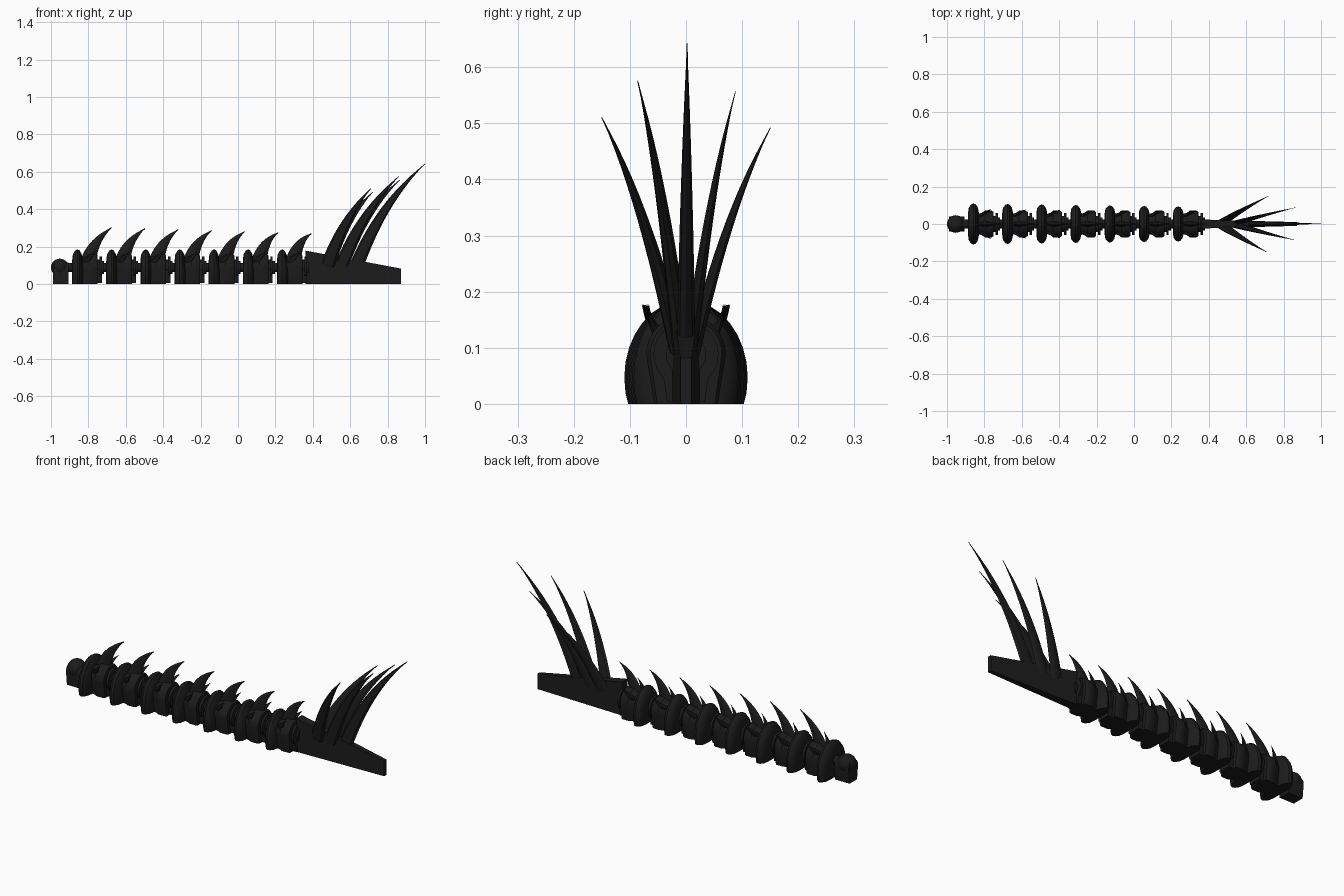
import bpy, bmesh, math
from mathutils import Vector

if "Cube" in bpy.data.objects:
    bpy.data.objects.remove(bpy.data.objects["Cube"])

black = bpy.data.materials.new("matte black")
black.diffuse_color = (0.0115, 0.0115, 0.0115, 1)
black.use_nodes = True
black.node_tree.nodes["Principled BSDF"].inputs["Base Color"].default_value = black.diffuse_color


def finish(name, bm, smooth=True, cut=True):
    # Trim anything under the floor, cap the cut, and make the object
    if cut:
        geom = bm.verts[:] + bm.edges[:] + bm.faces[:]
        res = bmesh.ops.bisect_plane(bm, geom=geom, plane_co=(0, 0, 0), plane_no=(0, 0, 1),
                                     clear_inner=True)
        edges = [e for e in res["geom_cut"] if isinstance(e, bmesh.types.BMEdge)]
        if edges:
            bmesh.ops.holes_fill(bm, edges=edges, sides=0)
    bmesh.ops.recalc_face_normals(bm, faces=bm.faces)
    me = bpy.data.meshes.new(name)
    bm.to_mesh(me)
    bm.free()
    me.materials.append(black)
    ob = bpy.data.objects.new(name, me)
    bpy.context.collection.objects.link(ob)
    if smooth:
        bpy.ops.object.select_all(action="DESELECT")
        ob.select_set(True)
        bpy.context.view_layer.objects.active = ob
        bpy.ops.object.shade_smooth_by_angle(angle=math.radians(35))
    return ob


def skin(bm, loops):
    # Bridge matching point loops and cap both ends
    rows = [[bm.verts.new(p) for p in loop] for loop in loops]
    n = len(rows[0])
    for a, b in zip(rows, rows[1:]):
        for i in range(n):
            j = (i + 1) % n
            bm.faces.new((a[i], a[j], b[j], b[i]))
    bm.faces.new(rows[0])
    bm.faces.new(rows[-1])


def ellipse(x, ry, rz, zc, n=32):
    return [(x, ry * math.cos(2 * math.pi * i / n), zc + rz * math.sin(2 * math.pi * i / n))
            for i in range(n)]


def arch(x, r, zc, foot, n=16):
    # Half-round top on straight legs
    top = [(x, r * math.cos(math.pi * i / n), zc + r * math.sin(math.pi * i / n))
           for i in range(n + 1)]
    return top + [(x, -r * 0.8, foot), (x, r * 0.8, foot)]


def horn(bm, p0, p1, p2, wide, thick, steps=12, sides=8):
    # Curved tapering spike along a quadratic curve
    p0, p1, p2 = Vector(p0), Vector(p1), Vector(p2)
    loops = []
    for k in range(steps + 1):
        t = k / steps
        c = p0 * (1 - t) ** 2 + p1 * 2 * t * (1 - t) + p2 * t * t
        d = ((p1 - p0) * (1 - t) + (p2 - p1) * t).normalized()
        side = d.cross(Vector((1, 0, -0.6))).normalized()
        if abs(side.y) < 0.3:
            side = Vector((0, 1, 0))
        side = (side - d * side.dot(d)).normalized()
        flat = d.cross(side)
        s = max(1 - t ** 1.3, 0.05)
        loops.append([c + flat * wide * s * math.cos(2 * math.pi * i / sides)
                      + side * thick * s * math.sin(2 * math.pi * i / sides)
                      for i in range(sides)])
    skin(bm, loops)


# Head joint: ball on a short arched foot
bm = bmesh.new()
bmesh.ops.create_uvsphere(bm, u_segments=24, v_segments=16, radius=0.047)
bmesh.ops.translate(bm, verts=bm.verts, vec=(-0.953, 0, 0.088))
finish("end_ball", bm)
bm = bmesh.new()
skin(bm, [arch(x, 0.04, 0.075, 0) for x in (-0.99, -0.905)])
finish("end_foot", bm, cut=False)

# Core rod through all vertebrae
bm = bmesh.new()
skin(bm, [ellipse(x, 0.024, 0.024, 0.088, 16) for x in (-0.93, 0.4)])
finish("core_rod", bm, cut=False)

for k in range(7):
    x0 = -0.887 + 0.1825 * k
    s = 1 - 0.025 * k

    # Lens-shaped front shield
    bm = bmesh.new()
    prof = [(0, 0.55), (0.004, 0.8), (0.016, 0.95), (0.028, 1), (0.04, 0.96),
            (0.052, 0.8), (0.058, 0.55)]
    skin(bm, [ellipse(x0 + x, 0.11 * s * f, 0.138 * f, 0.047) for x, f in prof])
    finish("shield", bm)

    # Vertebra body with a rounded rear edge
    bm = bmesh.new()
    skin(bm, [arch(x0 + x, r, 0.088, 0) for x, r in
              ((0.05, 0.052), (0.075, 0.06), (0.09, 0.071), (0.127, 0.071), (0.137, 0.064))])
    finish("vertebra", bm, cut=False)

    # Stepped rear collar
    bm = bmesh.new()
    skin(bm, [ellipse(x0 + x, r, r, 0.088, 24) for x, r in
              ((0.13, 0.042), (0.147, 0.042), (0.147, 0.058), (0.16, 0.058),
               (0.16, 0.036), (0.171, 0.036))])
    finish("rear_collar", bm, cut=False)
    bm = bmesh.new()
    skin(bm, [arch(x0 + x, 0.042, 0.06, 0.004) for x in (0.13, 0.16)])
    finish("collar_foot", bm, cut=False)

    # Back spine
    bm = bmesh.new()
    tip = 0.212 - 0.0045 * k
    horn(bm, (x0 + 0.085, 0, 0.11), (x0 + 0.105, 0, 0.225), (x0 + tip, 0, 0.302 - 0.0055 * k),
         0.042, 0.016)
    finish("back_spine", bm, cut=False)

    # Paired side spikes
    bm = bmesh.new()
    for m in (-1, 1):
        horn(bm, (x0 + 0.07, m * 0.035, 0.11), (x0 + 0.085, m * 0.065, 0.135),
             (x0 + 0.125, m * 0.078 * s, 0.176), 0.02, 0.012, 8)
    finish("side_spikes", bm, cut=False)

# Tail wedge, narrowing to the rear
bm = bmesh.new()
skin(bm, [[(x, -w, 0), (x, w, 0), (x, w, h), (x, -w, h)]
          for x, w, h in ((0.362, 0.024, 0.178), (0.872, 0.01, 0.082))])
finish("tail_wedge", bm, smooth=False, cut=False)

# Fan of tail quills: base x, tip position
quills = [(0.635, 1.0, 0.002, 0.642), (0.555, 0.86, -0.086, 0.575), (0.555, 0.865, 0.088, 0.556),
          (0.48, 0.71, -0.15, 0.51), (0.48, 0.72, 0.15, 0.491)]
for bx, tx, ty, tz in quills:
    bm = bmesh.new()
    by = 0.1 * ty
    mid = (bx + 0.36 * (tx - bx), by + 0.42 * (ty - by), 0.1 + 0.62 * (tz - 0.1))
    horn(bm, (bx, by, 0.1), mid, (tx, ty, tz), 0.037, 0.016 if ty <= 0.01 else 0.012)
    finish("tail_quill", bm, cut=False)
